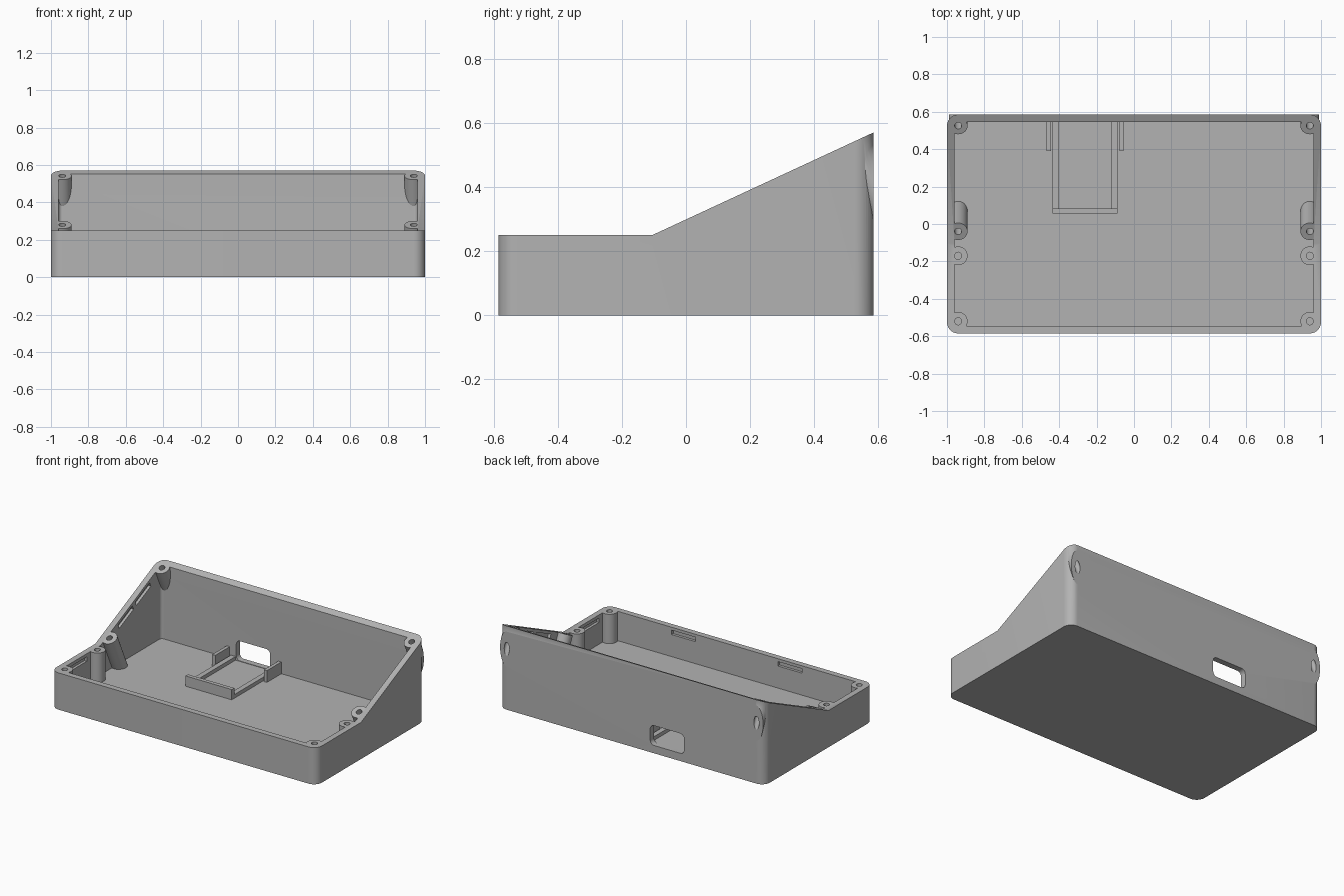
import bpy, bmesh
from math import atan2, cos, sin, pi, radians
from mathutils import Matrix, Vector

if "Cube" in bpy.data.objects:
    bpy.data.objects.remove(bpy.data.objects["Cube"])

# Main dimensions
HALF_X, HALF_Y, WALL, FLOOR = 1.0, 0.585, 0.04, 0.05
LOW, HIGH, BEND = 0.25, 0.57, -0.105
TILT = atan2(HIGH - LOW, HALF_Y - BEND)
BOSS_X, BOSS_R, SCREW_R = 0.94, 0.05, 0.019

grey = bpy.data.materials.new("plain grey")
grey.use_nodes = True
grey.diffuse_color = (0.45, 0.45, 0.45, 1)
grey.node_tree.nodes["Principled BSDF"].inputs["Base Color"].default_value = grey.diffuse_color


def finish(name, bm, matrix=Matrix()):
    bmesh.ops.transform(bm, matrix=matrix, verts=bm.verts)
    bmesh.ops.recalc_face_normals(bm, faces=bm.faces)
    mesh = bpy.data.meshes.new(name)
    bm.to_mesh(mesh)
    bm.free()
    mesh.materials.append(grey)
    obj = bpy.data.objects.new(name, mesh)
    bpy.context.collection.objects.link(obj)
    return obj


def prism(name, outline, start, end, matrix=Matrix()):
    bm = bmesh.new()
    face = bm.faces.new([bm.verts.new((x, y, start)) for x, y in outline])
    side = bmesh.ops.extrude_face_region(bm, geom=[face])["geom"]
    top = [v for v in side if isinstance(v, bmesh.types.BMVert)]
    bmesh.ops.translate(bm, verts=top, vec=(0, 0, end - start))
    return finish(name, bm, matrix)


def rounded(x0, x1, y0, y1, r, steps=10):
    corners = [(x1 - r, y1 - r), (x0 + r, y1 - r), (x0 + r, y0 + r), (x1 - r, y0 + r)]
    return [(cx + r * cos(a), cy + r * sin(a))
            for q, (cx, cy) in enumerate(corners)
            for a in [(q + i / steps) * pi / 2 for i in range(steps + 1)]]


def box(name, x, y, z, tilt=0):
    """Box from (low, high) ranges, tilted about x at its centre."""
    bm = bmesh.new()
    bmesh.ops.create_cube(bm, size=1)
    size = [b - a for a, b in (x, y, z)]
    centre = Vector([(a + b) / 2 for a, b in (x, y, z)])
    return finish(name, bm, Matrix.Translation(centre) @ Matrix.Rotation(tilt, 4, "X")
                  @ Matrix.Diagonal((*size, 1)))


def rod(name, top, radius, length, tilt, over=0.02):
    """Cylinder hanging down from a rim point, starting slightly above it."""
    bm = bmesh.new()
    bmesh.ops.create_cone(bm, cap_ends=True, segments=40, radius1=radius,
                          radius2=radius, depth=length + over)
    shift = Matrix.Translation((0, 0, (over - length) / 2))
    return finish(name, bm, Matrix.Translation(top) @ Matrix.Rotation(tilt, 4, "X") @ shift)


def combine(target, tool, operation):
    mod = target.modifiers.new("combine", "BOOLEAN")
    mod.object, mod.operation, mod.solver = tool, operation, "EXACT"
    bpy.context.view_layer.objects.active = target
    bpy.ops.object.modifier_apply(modifier=mod.name)
    bpy.data.objects.remove(tool)


def rim(y):
    return LOW + max(0, y - BEND) * (HIGH - LOW) / (HALF_Y - BEND)


# Hollow case body
case = prism("case_body", rounded(-HALF_X, HALF_X, -HALF_Y, HALF_Y, 0.06), 0, 0.7)
inside_x, inside_y = HALF_X - WALL, HALF_Y - WALL
combine(case, prism("cavity", rounded(-inside_x, inside_x, -inside_y, inside_y, 0.02),
                    FLOOR, 1), "DIFFERENCE")

# Screw bosses: upright at the front, square to the slope at the back
bosses = [(side * BOSS_X, y, tilt, length) for side in (-1, 1)
          for y, tilt, length in ((-0.52, 0, 0.22), (-0.17, 0, 0.22),
                                  (-0.04, TILT, 0.275), (0.525, TILT, 0.45))]
for x, y, tilt, length in bosses:
    combine(case, rod("boss", (x, y, rim(y)), BOSS_R, length, tilt), "UNION")

# Trim the bosses flush with the back, then the rim along the side profile
combine(case, box("back_trim", (-2, 2), (HALF_Y, 1), (-1, 2)), "DIFFERENCE")
slope = (HIGH - LOW) / (HALF_Y - BEND)
profile = [(-1, LOW), (BEND, LOW), (1, LOW + (1 - BEND) * slope), (1, 2), (-1, 2)]
sideways = Matrix(((0, 0, 1, 0), (1, 0, 0, 0), (0, 1, 0, 0), (0, 0, 0, 1)))
combine(case, prism("rim_trim", profile, -2, 2, sideways), "DIFFERENCE")

# Screw holes
for x, y, tilt, length in bosses:
    combine(case, rod("screw_hole", (x, y, rim(y)), SCREW_R, 0.19, tilt), "DIFFERENCE")

# Connector opening in the back wall
combine(case, prism("opening", rounded(-0.395, -0.14, 0.053, 0.188, 0.03), -0.7, -0.5,
                    Matrix.Rotation(pi / 2, 4, "X")), "DIFFERENCE")

# Snap slots just under the rim
DEPTH = 0.018
for side in (-1, 1):
    combine(case, box("front_slot", sorted((side * 0.31, side * 0.49)),
                      (-inside_y - DEPTH, -0.5), (0.2, 0.23)), "DIFFERENCE")
    wall = sorted((side * (inside_x + DEPTH), side * 0.93))
    for y, half, tilt in ((-0.345, 0.09, 0), (0.165, 0.085, TILT), (0.35, 0.085, TILT)):
        z = rim(y) - 0.037
        combine(case, box("side_slot", wall, (y - half, y + half), (z - 0.015, z + 0.015), tilt),
                "DIFFERENCE")

# Circuit board holder on the floor
CENTRE, BACK = -0.261, inside_y + 0.01
for name, side in (("right", -1), ("left", 1)):
    for part, near, far, front, top in (("rail", 0.139, 0.174, 0.08, 0.075),
                                        ("guide", 0.183, 0.206, 0.39, 0.13)):
        box(f"{name}_board_{part}", sorted((CENTRE + side * near, CENTRE + side * far)),
            (front, BACK), (FLOOR - 0.01, top))
box("board_stop", (CENTRE - 0.174, CENTRE + 0.174), (0.057, 0.084), (FLOOR - 0.01, 0.12))

# Smooth the round parts, keep the edges crisp
bpy.ops.object.select_all(action="DESELECT")
case.select_set(True)
bpy.context.view_layer.objects.active = case
bpy.ops.object.shade_smooth_by_angle(angle=radians(25))
